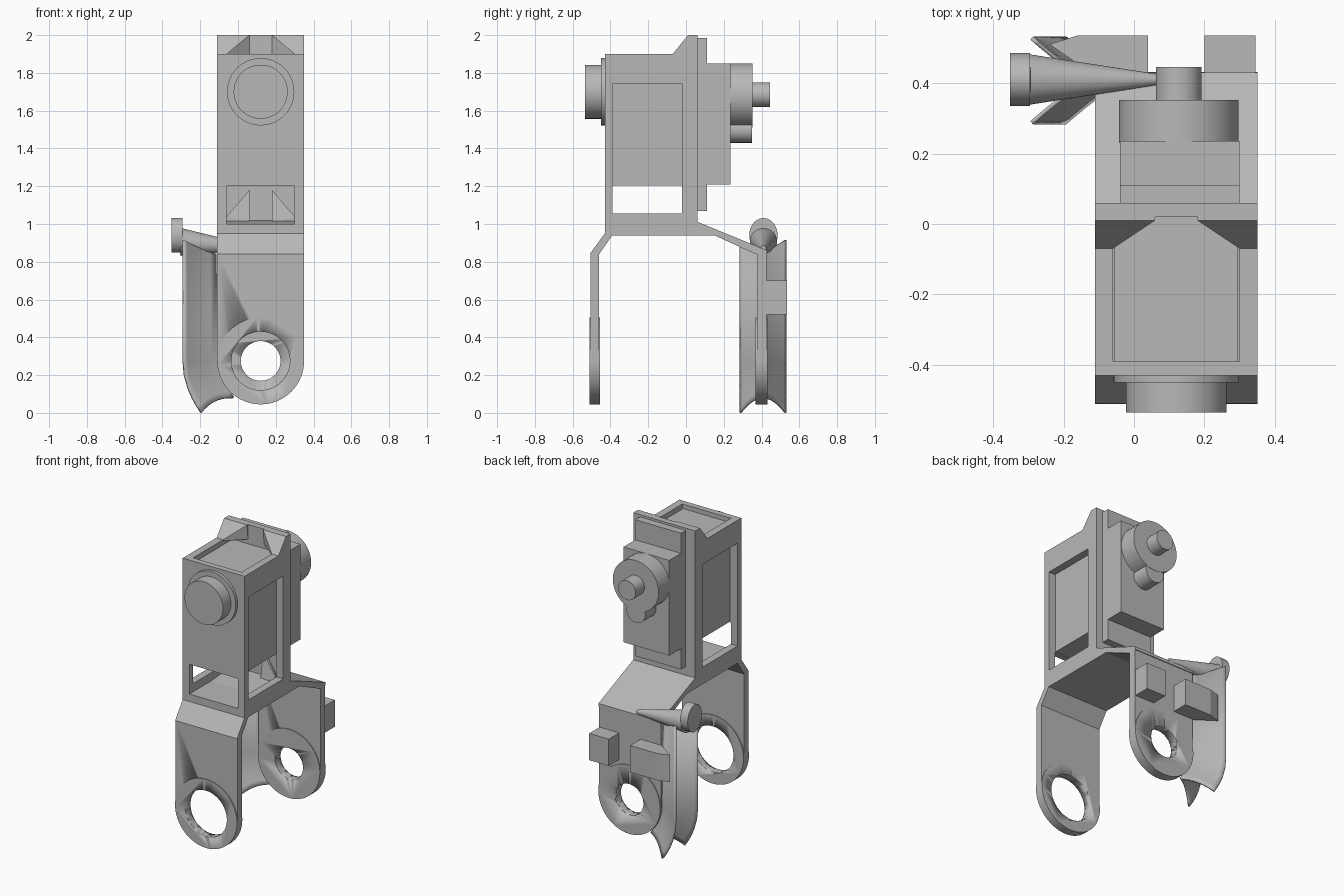
import bpy, bmesh, math
from mathutils import Vector

cube = bpy.data.objects.get("Cube")
if cube:
    bpy.data.objects.remove(cube)

grey = bpy.data.materials.new("plain grey")
grey.use_nodes = True
grey.diffuse_color = (0.48, 0.48, 0.48, 1)
grey.node_tree.nodes["Principled BSDF"].inputs["Base Color"].default_value = (0.48, 0.48, 0.48, 1)

CX = 0.12             # centre line of the bracket
X0, X1 = -0.11, 0.35  # outer sides
I0, I1 = -0.06, 0.30  # inner sides


def finish(name, bm, smooth=False):
    bmesh.ops.recalc_face_normals(bm, faces=bm.faces)
    mesh = bpy.data.meshes.new(name)
    bm.to_mesh(mesh)
    bm.free()
    ob = bpy.data.objects.new(name, mesh)
    bpy.context.collection.objects.link(ob)
    mesh.materials.append(grey)
    if smooth:
        bpy.ops.object.select_all(action='DESELECT')
        ob.select_set(True)
        bpy.context.view_layer.objects.active = ob
        bpy.ops.object.shade_smooth_by_angle(angle=math.radians(35))
    return ob


def hull(name, points):
    bm = bmesh.new()
    for p in points:
        bm.verts.new(p)
    bmesh.ops.convex_hull(bm, input=bm.verts[:])
    return finish(name, bm)


def box(name, xs, ys, zs):
    return hull(name, [(x, y, z) for x in xs for y in ys for z in zs])


def prism(name, points, direction, smooth=False):
    bm = bmesh.new()
    face = bm.faces.new([bm.verts.new(p) for p in points])
    new = bmesh.ops.extrude_face_region(bm, geom=[face])["geom"]
    bmesh.ops.translate(bm, vec=direction, verts=[v for v in new if isinstance(v, bmesh.types.BMVert)])
    return finish(name, bm, smooth)


def tube(name, start, end, r0, r1=None, squash=1, segments=48):
    # Round part between two points; squash stretches it in height
    r1 = r0 if r1 is None else r1
    start, end = Vector(start), Vector(end)
    bm = bmesh.new()
    bmesh.ops.create_cone(bm, cap_ends=True, segments=segments, radius1=r0, radius2=r1,
                          depth=(end - start).length)
    turn = (end - start).to_track_quat('Z', 'Y')
    for v in bm.verts:
        v.co = turn @ v.co
        v.co.z *= squash
        v.co += (start + end) / 2
    return finish(name, bm, True)


def cut(ob, cutter):
    cutter.hide_render = True
    cutter.hide_viewport = True
    cutter.display_type = 'WIRE'
    mod = ob.modifiers.new("cut", 'BOOLEAN')
    mod.operation = 'DIFFERENCE'
    mod.solver = 'EXACT'
    mod.object = cutter


# Fork bracket: bent bridge and two round-ended legs
bridge = [(-.51, .84), (-.43, .95), (-.43, .98), (.04, 1.02), (.43, .86),
          (.43, .84), (.37, .84), (.15, .94), (-.39, .94), (-.46, .84)]
prism("bracket_bridge", [(X0, y, z) for y, z in bridge], (X1 - X0, 0, 0))
for side, y0, y1, hole in (("front", -.505, -.46, .155), ("back", .375, .425, .105)):
    arc = [(CX - .23 * math.cos(math.pi * i / 32), y0, .275 - .23 * math.sin(math.pi * i / 32))
           for i in range(33)]
    leg = prism(side + "_leg", [(X0, y0, .845)] + arc + [(X1, y0, .845)], (0, y1 - y0, 0), True)
    pad = tube(side + "_leg_pad", (CX, y0 - .006, .275), (CX, y1 + .006, .275), .23, segments=64)
    cutter = tube(side + "_hole_cutter", (CX, y0 - .1, .275), (CX, y1 + .1, .275), hole)
    cut(leg, cutter)
    cut(pad, cutter)

# Open frame around the motor
frame = box("motor_frame", (X0, X1), (-.43, .06), (.98, 1.9))
cut(frame, box("inside_cutter", (I0, I1), (-.39, .02), (1.0, 2.2)))
cut(frame, box("side_window_cutter", (-.5, .8), (-.39, -.02), (1.055, 1.745)))
cut(frame, box("front_window_cutter", (I0, I1), (-.6, -.3), (1.0, 1.2)))
crest = box("frame_crest", (X0, X1), (.02, .06), (1.89, 2.0))
for name, z, wall in (("upper", 1.94, crest), ("lower", 1.14, frame)):
    cut(wall, tube(name + "_hole_cutter", (CX, -.01, z), (CX, .055, z), .03, segments=24))

# Corner gussets, mirrored about the centre line
for side, s in (("right", 1), ("left", -1)):
    def m(x):
        return CX + s * (x - CX)
    hull(side + "_upper_gusset", [(m(x), y, z) for x, y, z in (
        (X0, -.07, 1.89), (I0, -.07, 1.89), (X0, -.07, 1.9), (I0, -.07, 1.9), (X0, .01, 2.0),
        (X0, .03, 2.0), (.06, .01, 2.0), (.06, .03, 2.0), (.06, .02, 1.9), (X0, .03, 1.89))])
    hull(side + "_lower_gusset", [(m(x), y, z) for x, y, z in (
        (I0, -.02, 1.0), (I0, -.02, 1.04), (I0, .03, 1.0), (.06, -.02, 1.0), (.06, .03, 1.0),
        (.06, .01, 1.18), (.06, .03, 1.18), (-.02, .03, 1.05))])

# Motor, front bearing and rear gearbox
box("motor_body", (I0 + .005, I1 - .005), (-.40, .03), (1.205, 1.87))
tube("bearing_ring", (CX, -.45, 1.7), (CX, -.42, 1.7), .178, segments=64)
hub = tube("front_hub", (CX, -.535, 1.7), (CX, -.44, 1.7), .143, segments=64)
cut(hub, tube("hub_hole_cutter", (CX, -.6, 1.7), (CX, -.46, 1.7), .03, segments=24))
box("gearbox_plate", (-.04, .30), (.055, .11), (1.07, 1.985))
box("gearbox", (-.04, .30), (.10, .235), (1.21, 1.85))
tube("gear_cover", (.127, .23, 1.68), (.127, .352, 1.68), .17, segments=64)
tube("small_gear_cover", (.127, .23, 1.5), (.127, .35, 1.5), .07)
tube("output_shaft", (.127, .34, 1.685), (.127, .445, 1.685), .065)

# Rear stops on the back leg
box("left_stop", (.2, .345), (.42, .535), (.52, .70))
hull("right_stop", [(x, y, z) for z in (.52, .70) for x, y in (
    (.04, .42), (.04, .535), (-.16, .535), (-.24, .51), (X0, .42))])

# Flared guard: a V-shaped trough whose lower end bends inwards
bm = bmesh.new()
N = 16
levels = (0, .04, .08, .13, .2, .27, 1)


def bend(z):
    return .095 * max(0, 1 - z / .27) ** 2


rows = []
for level in levels:
    row = []
    for i in range(N + 1):
        t = abs(i / N * 2 - 1)
        bottom = .08 * (1 - t * t)
        top = .84 + .075 * t
        z = top if level == 1 else max(level, bottom + level * .7)
        x = -.12 - .17 * t ** .8 + bend(max(z - bottom, 0))
        row.append(bm.verts.new((x, .4075 + .12 * (i / N * 2 - 1), z)))
    rows.append(row)
for a, b in zip(rows, rows[1:]):
    for i in range(N):
        bm.faces.new((a[i], a[i + 1], b[i + 1], b[i]))
guard = finish("flared_guard", bm, True)
thick = guard.modifiers.new("thickness", 'SOLIDIFY')
thick.thickness = .012
thick.offset = 0

# Tapered arm with round end cap above the guard
tube("tapered_arm", (-.30, .41, .905), (.07, .41, .872), .072, .015)
tube("arm_cap", (-.352, .41, .94), (-.295, .41, .94), .075, squash=1.22)
